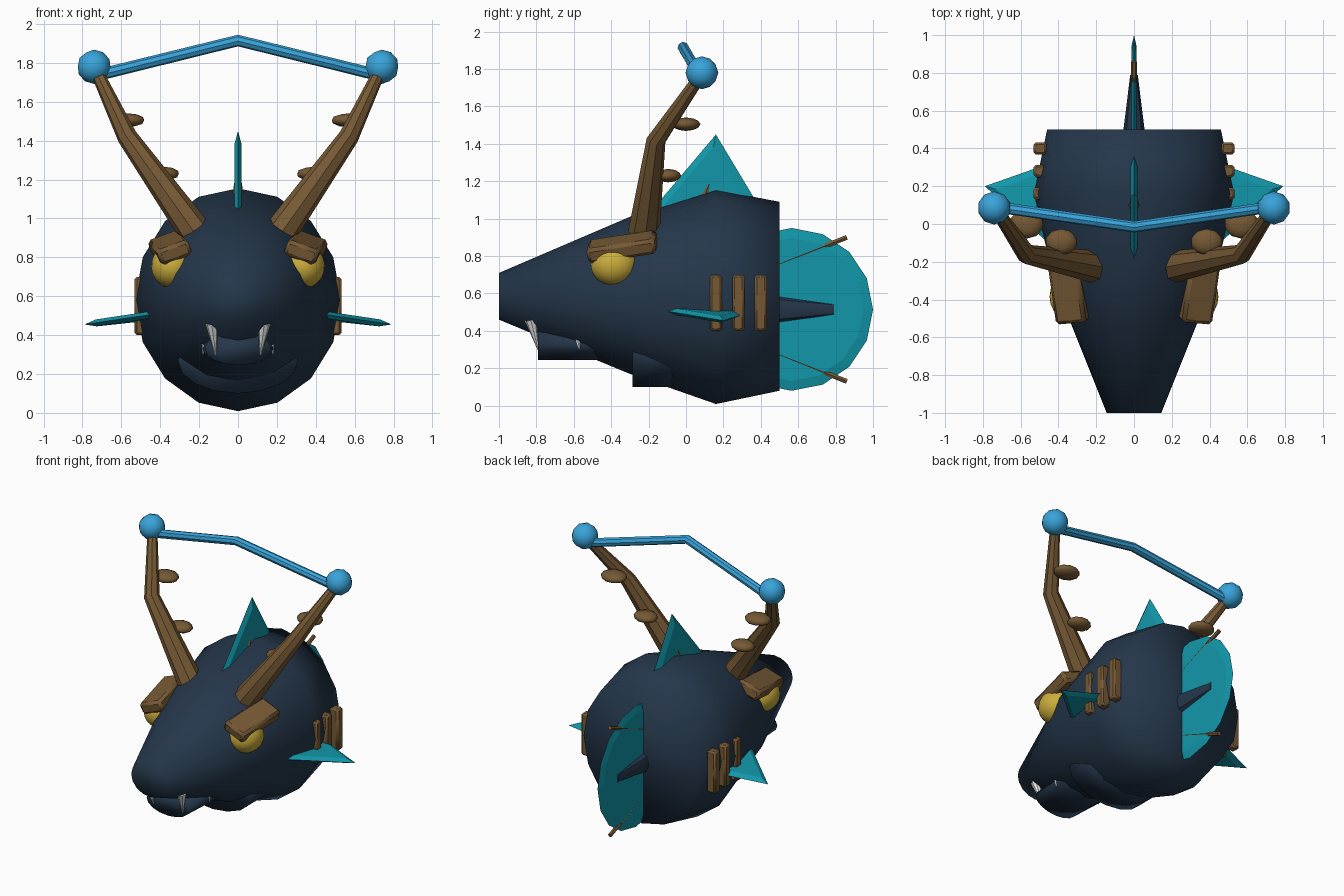
import bpy, bmesh
from math import sin, cos, pi, radians
from mathutils import Vector, Matrix, Euler

cube = bpy.data.objects.get("Cube")
if cube:
    bpy.data.objects.remove(cube, do_unlink=True)


def material(name, rgb):
    m = bpy.data.materials.new(name)
    m.use_nodes = True
    m.diffuse_color = (*rgb, 1)
    m.node_tree.nodes["Principled BSDF"].inputs["Base Color"].default_value = (*rgb, 1)
    return m


NAVY = material("deep navy", (0.018, 0.038, 0.07))
TEAL = material("teal", (0.006, 0.31, 0.40))
BROWN = material("horn brown", (0.18, 0.10, 0.035))
BLUE = material("glow blue", (0.04, 0.37, 0.70))
YELLOW = material("eye yellow", (0.60, 0.42, 0.045))
WHITE = material("tooth white", (0.8, 0.82, 0.83))


def finish(name, bm, mat, shading="smooth"):
    """Turn a bmesh into an object with one material and a shading style."""
    bmesh.ops.recalc_face_normals(bm, faces=bm.faces)
    mesh = bpy.data.meshes.new(name)
    for f in bm.faces:
        f.smooth = shading == "smooth"
    bm.to_mesh(mesh)
    bm.free()
    mesh.materials.append(mat)
    obj = bpy.data.objects.new(name, mesh)
    bpy.context.collection.objects.link(obj)
    if shading == "angle":
        bpy.ops.object.select_all(action="DESELECT")
        obj.select_set(True)
        bpy.context.view_layer.objects.active = obj
        bpy.ops.object.shade_smooth_by_angle(angle=radians(40))
    return obj


def skin(bm, rings):
    """Join equal-sized rings of points and cap both ends."""
    loops = [[bm.verts.new(p) for p in r] for r in rings]
    n = len(loops[0])
    for a, b in zip(loops, loops[1:]):
        for i in range(n):
            j = (i + 1) % n
            bm.faces.new((a[i], a[j], b[j], b[i]))
    bm.faces.new(loops[0])
    bm.faces.new(loops[-1])


def loft(name, stations, mat, sides=16, shading="smooth"):
    """Elliptical sections along y: (y, half width, half height, centre z)."""
    bm = bmesh.new()
    skin(bm, [[(w * sin(2 * pi * i / sides), y, z + h * cos(2 * pi * i / sides))
               for i in range(sides)] for y, w, h, z in stations])
    return finish(name, bm, mat, shading)


def tube(name, path, radii, mat, sides=8):
    """Round tapering tube following a path of points."""
    pts = [Vector(p) for p in path]
    rings = []
    for k, p in enumerate(pts):
        d = (pts[min(k + 1, len(pts) - 1)] - pts[max(k - 1, 0)]).normalized()
        u = d.cross(Vector((0, 1, 0.1))).normalized()
        v = d.cross(u)
        rings.append([p + radii[k] * (u * cos(2 * pi * i / sides) + v * sin(2 * pi * i / sides))
                      for i in range(sides)])
    bm = bmesh.new()
    skin(bm, rings)
    return finish(name, bm, mat, "angle")


def ball(name, centre, radius, mat, detail=2):
    bm = bmesh.new()
    bmesh.ops.create_icosphere(bm, subdivisions=detail, radius=1)
    bmesh.ops.transform(bm, matrix=Matrix.LocRotScale(Vector(centre), None, Vector(radius)), verts=bm.verts)
    return finish(name, bm, mat)


def block(name, centre, size, rotation, mat, bevel):
    bm = bmesh.new()
    bmesh.ops.create_cube(bm, size=1)
    bmesh.ops.scale(bm, vec=size, verts=bm.verts)
    bmesh.ops.bevel(bm, geom=bm.edges[:], offset=bevel, segments=1, affect="EDGES")
    rot = Euler([radians(a) for a in rotation]).to_quaternion()
    bmesh.ops.transform(bm, matrix=Matrix.LocRotScale(Vector(centre), rot, None), verts=bm.verts)
    return finish(name, bm, mat, "angle")


def fin(name, outline, mat, thickness, inset=0.8):
    """Thin membrane with a sharp rim and two flat cheeks."""
    pts = [Vector(p) for p in outline]
    mid = sum(pts, Vector()) / len(pts)
    side = (pts[1] - pts[0]).cross(pts[2] - pts[0]).normalized() * thickness
    inner = [mid.lerp(p, inset) for p in pts]
    bm = bmesh.new()
    skin(bm, [[p + side for p in inner], pts, [p - side for p in inner]])
    return finish(name, bm, mat, "flat")


# Body, jaw and throat
loft("body", [(-1, 0.145, 0.125, 0.585), (-0.3, 0.425, 0.42, 0.59),
              (0.16, 0.53, 0.573, 0.582), (0.5, 0.46, 0.505, 0.585)], NAVY)
loft("lower_jaw", [(-0.79, 0.17, 0.085, 0.33), (-0.28, 0.2, 0.085, 0.33)], NAVY)
loft("throat", [(-0.285, 0.31, 0.17, 0.27), (0, 0.31, 0.17, 0.27)], NAVY)

# Tail: round fin, stub and two rays
fin("tail_fin", [(0, 0.565 + 0.435 * cos(pi * i / 8), 0.515 + 0.435 * sin(pi * i / 8))
                 for i in range(16)], TEAL, 0.012, 0.88)
stub = loft("tail_stub", [(0.45, 0.062, 0.08, 0.515), (0.79, 0.02, 0.035, 0.515)], NAVY, 8, "angle")
for label, s in (("upper", 1), ("lower", -1)):
    tube(label + "_tail_ray", [(0, 0.48, 0.515 + s * 0.235), (0, 0.86, 0.515 + s * 0.385)],
         [0.013, 0.015], BROWN, 6)

# Back fin with its spine
fin("back_fin", [(0, -0.22, 1.0), (0, 0.16, 1.45), (0, 0.37, 1.1)], TEAL, 0.018, 0.75)
tube("back_fin_spine", [(0, 0.08, 1.08), (0, 0.16, 1.27)], [0.035, 0.006], BROWN, 6)

# Paired parts
for label, s in (("left", 1), ("right", -1)):
    ball(label + "_eye", (s * 0.335, -0.385, 0.755), (0.112, 0.125, 0.115), YELLOW, 3)
    block(label + "_brow", (s * 0.35, -0.34, 0.85), (0.17, 0.37, 0.085),
          (9, s * 20, s * -5), BROWN, 0.018)

    # Antler with two knobs and a glowing tip
    tube(label + "_antler", [(s * 0.22, -0.225, 0.93), (s * 0.57, -0.16, 1.42), (s * 0.73, 0.075, 1.76)],
         [0.085, 0.052, 0.032], BROWN)
    ball(label + "_lower_knob", (s * 0.385, -0.095, 1.23), (0.085, 0.07, 0.036), BROWN)
    ball(label + "_upper_knob", (s * 0.57, 0, 1.505), (0.092, 0.078, 0.036), BROWN)
    ball(label + "_antler_orb", (s * 0.74, 0.085, 1.78), (0.088, 0.088, 0.088), BLUE)

    # Side fin and gill bars
    fin(label + "_side_fin", [(s * 0.42, -0.13, 0.51), (s * 0.79, 0.2, 0.455), (s * 0.42, 0.33, 0.495)],
        TEAL, 0.018, 0.75)
    for k in range(3):
        block(f"{label}_gill_bar_{k + 1}", (s * 0.497, 0.16 + 0.12 * k, 0.55), (0.07, 0.065, 0.3),
              (0, 0, 0), BROWN, 0.012)

    # Fang and small tooth
    tube(label + "_fang", [(s * 0.135, -0.83, 0.46), (s * 0.115, -0.79, 0.3)], [0.033, 0.004], WHITE)
    tube(label + "_small_tooth", [(s * 0.175, -0.58, 0.36), (s * 0.18, -0.57, 0.3)], [0.014, 0.003], WHITE, 6)

# Glowing arc joining the antler tips
tube("glow_arc", [(-0.69, 0.085, 1.745), (0, -0.015, 1.915), (0.69, 0.085, 1.745)], [0.03] * 3, BLUE)
